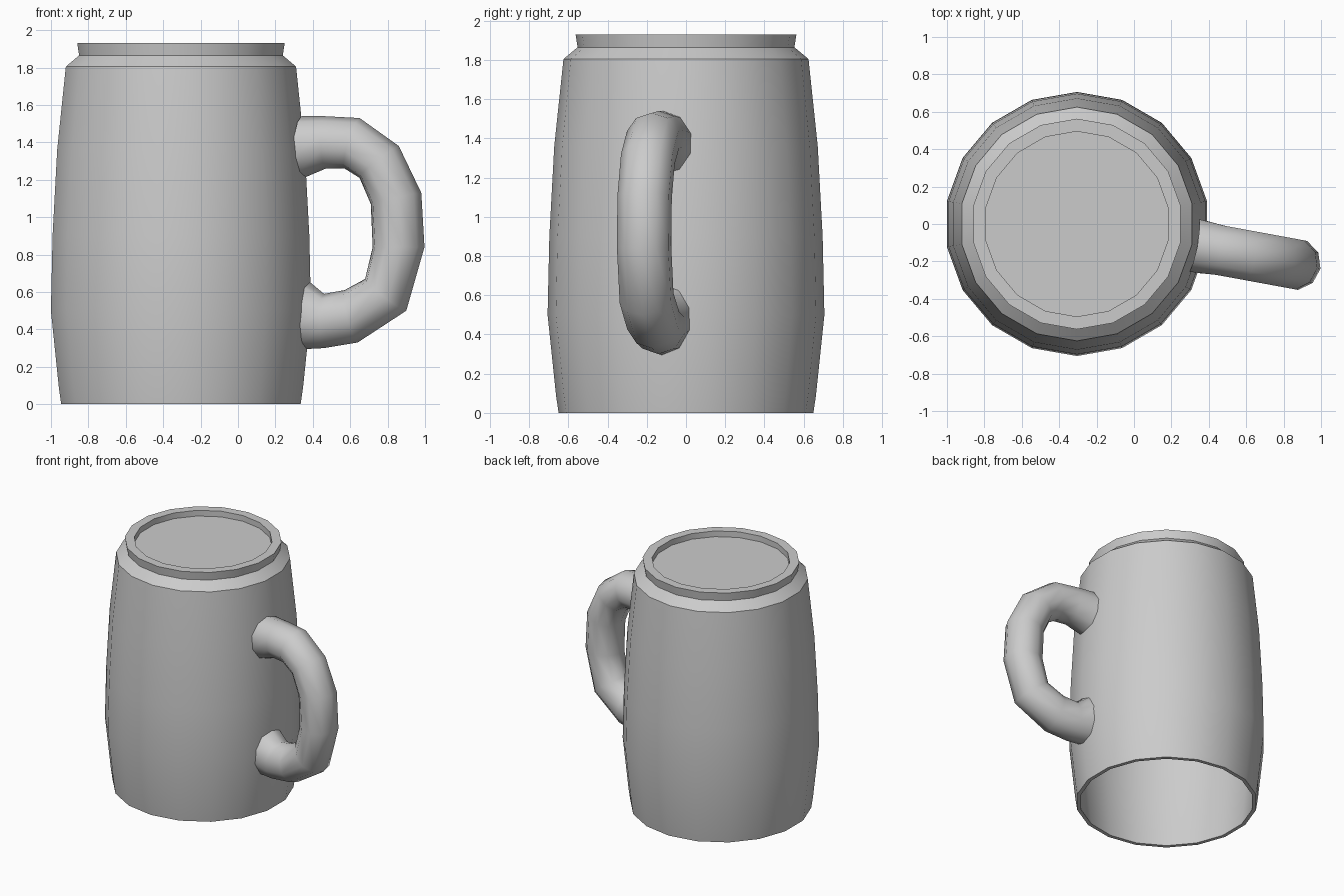
import bpy, bmesh
from math import sin, cos, pi, radians, sqrt

if "Cube" in bpy.data.objects:
    bpy.data.objects.remove(bpy.data.objects["Cube"])

CX = -0.305          # axis of the mug body
SIDES = 18


def finish(bm, name, angle):
    bmesh.ops.recalc_face_normals(bm, faces=bm.faces)
    mesh = bpy.data.meshes.new(name)
    bm.to_mesh(mesh)
    bm.free()
    ob = bpy.data.objects.new(name, mesh)
    bpy.context.collection.objects.link(ob)
    bpy.ops.object.select_all(action='DESELECT')
    ob.select_set(True)
    bpy.context.view_layer.objects.active = ob
    bpy.ops.object.shade_smooth_by_angle(angle=radians(angle))
    return ob


def loft(bm, rings, caps):
    rows = [[bm.verts.new(p) for p in ring] for ring in rings]
    n = len(rows[0])
    for a, b in zip(rows, rows[1:]):
        for i in range(n):
            j = (i + 1) % n
            bm.faces.new((a[i], a[j], b[j], b[i]))
    if caps:
        bm.faces.new(rows[0])
        bm.faces.new(rows[-1])


# Upturned mug body: recessed base on top, barrel wall, open mouth at z = 0
profile = [(0.495, 1.885), (0.495, 1.93), (0.563, 1.93), (0.553, 1.865),
           (0.625, 1.805), (0.672, 1.36), (0.697, 0.9), (0.706, 0.5),
           (0.663, 0.09), (0.65, 0.0), (0.622, 0.0), (0.632, 0.1),
           (0.67, 0.5), (0.662, 0.9), (0.637, 1.36), (0.595, 1.75)]
bm = bmesh.new()
loft(bm, [[(CX + r * cos(pi / 2 + 2 * pi * i / SIDES),
            r * sin(pi / 2 + 2 * pi * i / SIDES), z) for i in range(SIDES)]
          for r, z in profile], True)
finish(bm, "mug_body", 32)

# Handle: each ring is given by its outer and inner point (x, z) and half width
stations = [((0.33, 1.54), (0.36, 1.205), 0.15),
            ((0.46, 1.54), (0.47, 1.26), 0.14),
            ((0.65, 1.53), (0.57, 1.26), 0.14),
            ((0.86, 1.38), (0.65, 1.21), 0.14),
            ((0.98, 1.13), (0.71, 1.07), 0.14),
            ((0.997, 0.84), (0.72, 0.84), 0.14),
            ((0.90, 0.50), (0.68, 0.67), 0.14),
            ((0.64, 0.33), (0.57, 0.61), 0.14),
            ((0.46, 0.30), (0.46, 0.59), 0.14),
            ((0.35, 0.295), (0.40, 0.67), 0.15)]
turn = radians(-10.4)
N = 10
rings = []
for k, (o, i, w) in enumerate(stations):
    ring = []
    for s in range(N):
        a = 2 * pi * s / N
        t = (1 - cos(a)) / 2
        u = (o[0] + (i[0] - o[0]) * t - CX) / cos(turn)
        z = o[1] + (i[1] - o[1]) * t
        v = w * sin(a)
        # the two end rings lie on the curved body wall
        if k in (0, len(stations) - 1):
            wall = 0.655 if k == 0 else 0.68
            u = sqrt(wall ** 2 - v ** 2)
        ring.append((CX + u * cos(turn) - v * sin(turn),
                     u * sin(turn) + v * cos(turn), z))
    rings.append(ring)
bm = bmesh.new()
loft(bm, rings, False)
finish(bm, "handle", 50)
